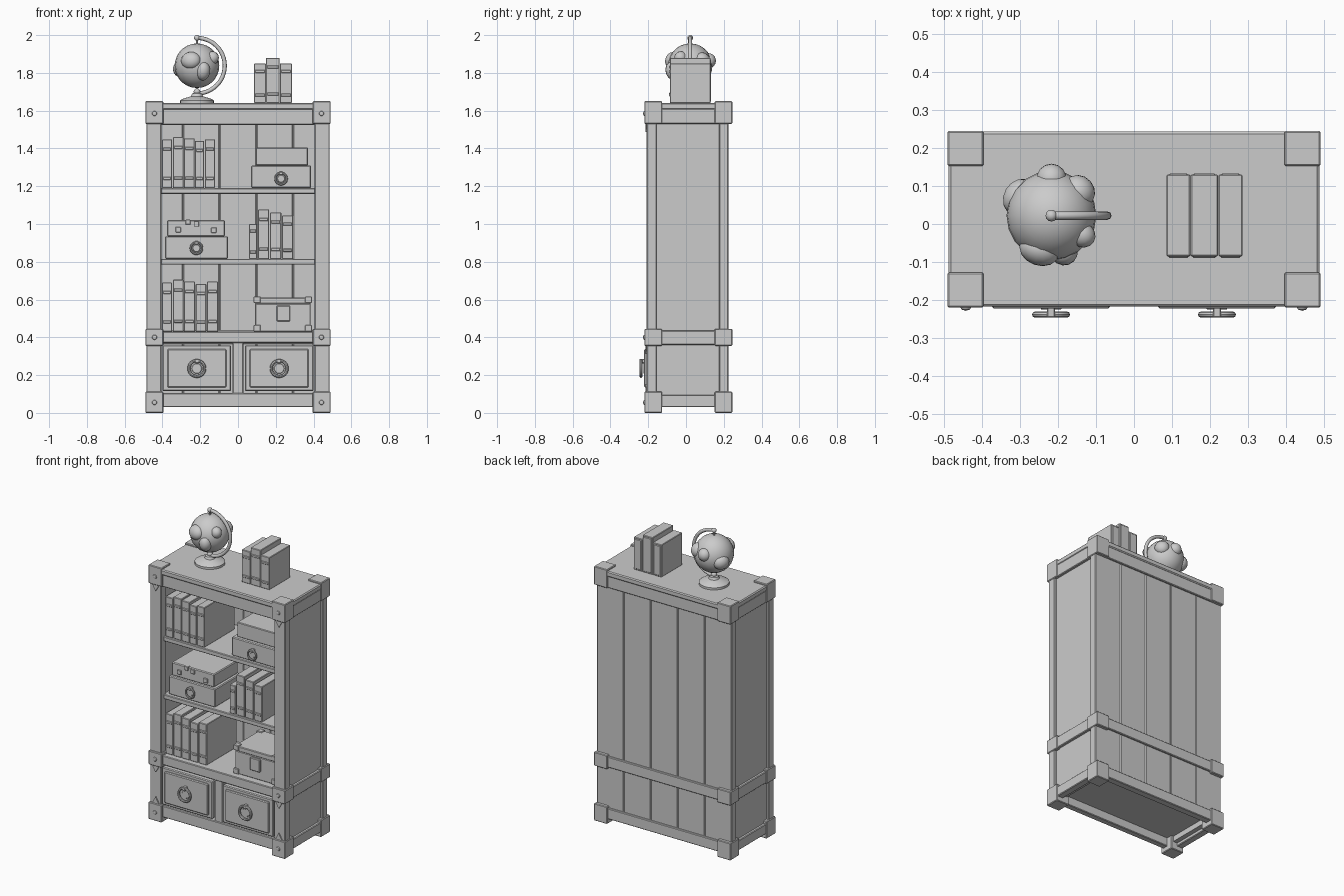
import bpy, bmesh, math
from mathutils import Vector, Matrix

if "Cube" in bpy.data.objects:
    bpy.data.objects.remove(bpy.data.objects["Cube"])

# One neutral grey, as shown in all views
GREY = bpy.data.materials.new("plain_grey")
GREY.diffuse_color = (0.6, 0.6, 0.6, 1)
GREY.use_nodes = True
GREY.node_tree.nodes["Principled BSDF"].inputs["Base Color"].default_value = GREY.diffuse_color


def finish(bm, name, smooth=False):
    me = bpy.data.meshes.new(name)
    bmesh.ops.recalc_face_normals(bm, faces=bm.faces)
    bm.to_mesh(me)
    bm.free()
    me.materials.append(GREY)
    ob = bpy.data.objects.new(name, me)
    bpy.context.collection.objects.link(ob)
    if smooth:
        bpy.ops.object.select_all(action='DESELECT')
        ob.select_set(True)
        bpy.context.view_layer.objects.active = ob
        bpy.ops.object.shade_smooth_by_angle(angle=math.radians(40))
    return ob


def add_box(bm, x, y, z, bevel=0.004):
    """Bevelled box from (min, max) pairs."""
    tmp = bmesh.new()
    m = Matrix.Translation([(a + b) / 2 for a, b in (x, y, z)]) @ \
        Matrix.Diagonal([abs(b - a) for a, b in (x, y, z)] + [1])
    bmesh.ops.create_cube(tmp, size=1, matrix=m)
    if bevel:
        bmesh.ops.bevel(tmp, geom=tmp.edges[:], offset=bevel, segments=1, affect='EDGES')
    me = bpy.data.meshes.new("tmp")
    tmp.to_mesh(me)
    tmp.free()
    bm.from_mesh(me)
    bpy.data.meshes.remove(me)


def boxes(name, items, bevel=0.004):
    bm = bmesh.new()
    for x, y, z in items:
        add_box(bm, x, y, z, bevel)
    return finish(bm, name)


def lathe(name, profile, loc, axis='Z', steps=24):
    """Spin an (r, h) profile; axis Y points the height to the front."""
    bm = bmesh.new()
    vs = [bm.verts.new((r, 0, h)) for r, h in profile]
    es = [bm.edges.new(p) for p in zip(vs, vs[1:])]
    bmesh.ops.spin(bm, geom=vs + es, cent=(0, 0, 0), axis=(0, 0, 1),
                   angle=2 * math.pi, steps=steps)
    bmesh.ops.remove_doubles(bm, verts=bm.verts, dist=1e-5)
    rot = Matrix.Rotation(math.pi / 2, 4, 'X') if axis == 'Y' else Matrix()
    bm.transform(Matrix.Translation(loc) @ rot)
    return finish(bm, name, True)


def ring_pull(name, loc, r):
    """Round stem, back plate and ring facing the front."""
    t = r * 0.16
    prof = [(r - t + t * math.cos(a * math.pi / 4), 0.019 + t * math.sin(a * math.pi / 4))
            for a in range(9)]
    lathe(name + "_ring", prof, loc, 'Y')
    lathe(name + "_plate", [(0, 0), (r * .6, 0), (r * .5, .006), (0, .006)], loc, 'Y', 16)
    x, y, z = loc
    boxes(name + "_stem", [((x - .011, x + .011), (y - .027, y), (z + r * .55, z + r * 1.02))], .003)


both = (-1, 1)

# Frame: posts, rails, top slab
boxes("posts", [((s * .405, s * .485), y, (.03, 1.61))
                for s in both for y in ((-.208, -.155), (.175, .222))])
boxes("front_rails", [((-.44, .44), (-.205, -.165), z)
                      for z in ((.03, .105), (.37, .43), (1.525, 1.61))])
boxes("side_rails", [((s * .44, s * .485), (-.19, .21), z)
                     for s in both for z in ((.03, .095), (.36, .435), (1.53, 1.61))])
boxes("back_rails", [((-.44, .44), (.19, .236), z)
                     for z in ((.03, .1), (.365, .435), (1.53, 1.61))])
boxes("top_slab", [((-.487, .487), (-.217, .243), (1.605, 1.64))], .006)
boxes("side_panels", [((s * .41, s * .468), (-.17, .19), (.05, 1.6)) for s in both], 0)
boxes("back_planks", [((-.485 + i * .194, -.291 + i * .194), (.195, .224), (.05, 1.6))
                      for i in range(5)], .005)

# Shelves and floors
boxes("shelves", [((-.42, .42), (-.18, .2), z) for z in ((.785, .815), (1.16, 1.19))])
boxes("cabinet_floors", [((-.43, .43), (-.17, .2), z) for z in ((.085, .105), (.40, .43))], 0)
boxes("drawer_divider", [((-.028, .028), (-.2, .19), (.1, .38))])

# Corner caps, rivets and pointed ends
boxes("corner_caps", [((s * .395, s * .49), y, z) for s in both
                      for y in ((-.22, -.127), (.152, .245))
                      for z in ((0, .112), (.355, .445), (1.53, 1.65))])
for s in both:
    for z in (.055, .4, 1.585):
        lathe("rivet", [(0.014, 0), (.011, .006), (0, .009)], (s * .442, -.219, z), 'Y', 12)
    for z, d in ((1.53, -1), (.355, -1), (.112, 1)):
        bm = bmesh.new()
        tri = [bm.verts.new((s * .442 + dx, -.206, z + dz))
               for dx, dz in ((-.024, 0), (.024, 0), (0, d * .042))]
        f = bm.faces.new(tri)
        ext = bmesh.ops.extrude_face_region(bm, geom=[f])
        bmesh.ops.translate(bm, vec=(0, -.009, 0),
                            verts=[v for v in ext['geom'] if isinstance(v, bmesh.types.BMVert)])
        finish(bm, "cap_point")

# Drawers
for s, n in ((-1, "left"), (1, "right")):
    boxes(n + "_drawer", [((s * .037, s * .4), (-.21, .15), (.115, .358)),
                          ((s * .062, s * .374), (-.222, -.2), (.135, .338))], .005)
    ring_pull(n + "_drawer_pull", (s * .218, -.219, .235), .05)


# Books: a block with two raised spine bands
def book(x0, x1, z0, z1, y0, y1):
    h = z1 - z0
    items = [((x0, x1), (y0, y1), (z0, z1))]
    items += [((x0 + .005, x1 - .005), (y0 - .004, y0 + .01), (z0 + h * k - .008, z0 + h * k + .008))
              for k in (.2, .8)]
    items += [((x0 + .007, x1 - .007), (y1 - .01, y1 + .003), (z0 + .008, z1 - .008))]
    boxes("book", items, .003)


def row(z0, y0, y1, spec):
    for x0, x1, z1 in spec:
        book(x0, x1, z0, z1, y0, y1)


row(1.64, -.085, .13, [(.085, .148, 1.85), (.149, .221, 1.88), (.222, .285, 1.85)])
row(1.19, -.17, .14, [(-.402, -.349, 1.448), (-.345, -.288, 1.46), (-.286, -.23, 1.453),
                      (-.228, -.18, 1.44), (-.176, -.122, 1.448)])
row(.815, -.17, .14, [(.058, .101, 1.0), (.106, .165, 1.077), (.169, .229, 1.06), (.233, .291, 1.045)])
row(.43, -.17, .14, [(-.402, -.349, .69), (-.345, -.288, .705), (-.286, -.228, .695),
                     (-.224, -.168, .682), (-.164, -.106, .695)])

# Storage boxes, one with a pull on each shelf and a smaller one on top
boxes("upper_box", [((.07, .386), (-.165, .11), (1.19, 1.31))], .005)
boxes("upper_box_stack", [((.095, .37), (-.145, .1), (1.31, 1.405))])
ring_pull("upper_box_pull", (.228, -.164, 1.24), .036)
boxes("middle_box", [((-.386, -.053), (-.16, .11), (.815, .935))], .005)
boxes("middle_box_stack", [((-.375, -.07), (-.145, .1), (.935, 1.02))], .005)
boxes("box_studs", [((x - w, x + w), (-.153, -.13), (z - w, z + w)) for x, z, w in
                    ((-.317, .97, .014), (-.265, 1.01, .013), (-.22, 1.0, .014), (-.128, .967, .014))], .002)
ring_pull("middle_box_pull", (-.22, -.159, .872), .036)

# Chest with lid, corner guards and latch
boxes("chest", [((.09, .385), (-.16, .1), (.43, .578)), ((.088, .387), (-.162, .102), (.578, .61))])
boxes("chest_corners", [(x, y, z) for x in ((.083, .12), (.355, .392))
                        for y in ((-.167, -.13), (.07, .107)) for z in ((.43, .465), (.582, .616))], .003)
boxes("chest_latch", [((.205, .276), (-.172, -.15), (.485, .568))])

# Globe
C = Vector((-.217, .022, 1.838))
R = .118
bm = bmesh.new()
bmesh.ops.create_uvsphere(bm, u_segments=20, v_segments=14, radius=R, matrix=Matrix.Translation(C))
finish(bm, "globe_ball", True)
bm = bmesh.new()
for d, w, h in (((-.037, -.105, .032), .054, .046), ((.037, -.105, -.033), .038, .05),
                ((.088, -.055, .045), .034, .036), ((.085, .075, .03), .045, .045),
                ((-.095, .055, -.02), .05, .045), ((0, .11, .03), .04, .04)):
    d = Vector(d).normalized()
    m = Matrix.Translation(C + d * .1) @ d.to_track_quat('Y', 'Z').to_matrix().to_4x4()
    bmesh.ops.create_uvsphere(bm, u_segments=14, v_segments=10, radius=1,
                              matrix=m @ Matrix.Diagonal((w, .04, h, 1)))
finish(bm, "globe_land", True)

# Globe stand: curved arm, finial, turned base
cu = bpy.data.curves.new("globe_arm", 'CURVE')
cu.dimensions = '3D'
cu.bevel_depth = .011
cu.bevel_resolution = 2
cu.use_fill_caps = True
sp = cu.splines.new('POLY')
sp.points.add(24)
for i, p in enumerate(sp.points):
    a = math.pi / 2 - math.pi * i / 24
    p.co = (C.x + .147 * math.cos(a), C.y, C.z + .147 * math.sin(a), 1)
cu.materials.append(GREY)
bpy.context.collection.objects.link(bpy.data.objects.new("globe_arm", cu))
for name, z, r in (("globe_finial", 1.985, .0155), ("globe_lower_pin", 1.70, .018)):
    bm = bmesh.new()
    bmesh.ops.create_uvsphere(bm, u_segments=12, v_segments=8, radius=r,
                              matrix=Matrix.Translation((C.x, C.y, z)))
    finish(bm, name, True)
lathe("globe_base", [(0, 0), (.09, 0), (.09, .014), (.078, .022), (.032, .036),
                     (.026, .05), (.014, .056), (0, .056)], (C.x, C.y, 1.64))
lathe("globe_axis", [(.006, -.15), (.006, .15)], C, steps=8)
